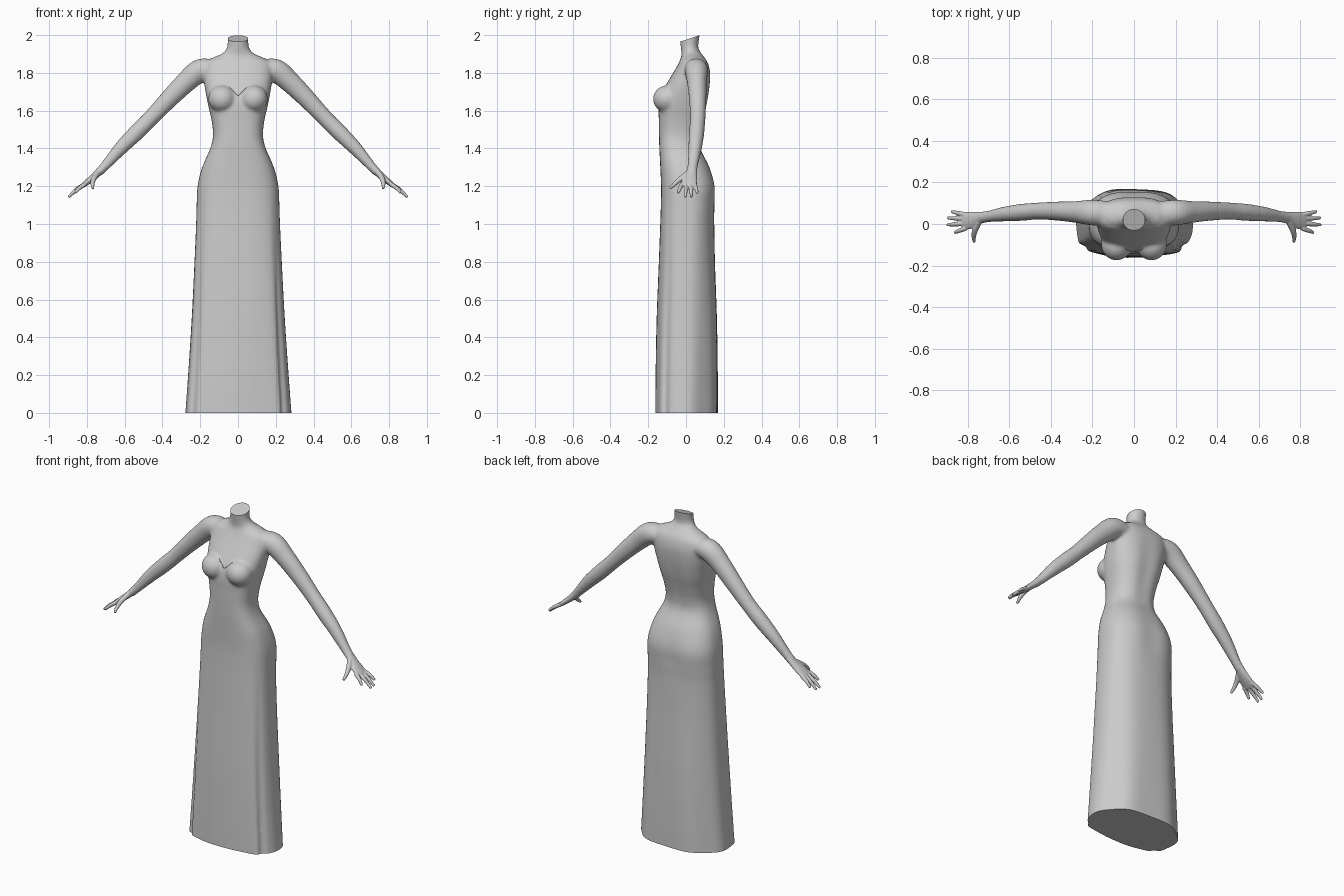
import bpy, bmesh, math
from mathutils import Vector, Matrix

if "Cube" in bpy.data.objects:
    bpy.data.objects.remove(bpy.data.objects["Cube"])

grey = bpy.data.materials.new("plain grey")
grey.diffuse_color = (0.6, 0.6, 0.6, 1)
grey.use_nodes = True
grey.node_tree.nodes["Principled BSDF"].inputs["Base Color"].default_value = grey.diffuse_color


def loft(bm, rings):
    """Closed skin through a list of equal rings of points."""
    vs = [[bm.verts.new(p) for p in r] for r in rings]
    n = len(vs[0])
    for a, b in zip(vs, vs[1:]):
        for i in range(n):
            j = (i + 1) % n
            bm.faces.new((a[i], a[j], b[j], b[i]))
    bm.faces.new(vs[0][::-1])
    bm.faces.new(vs[-1])


def spline(keys, steps):
    """Catmull-Rom interpolation through rows of numbers."""
    out = []
    for i in range(len(keys) - 1):
        p0, p1 = keys[max(i - 1, 0)], keys[i]
        p2, p3 = keys[i + 1], keys[min(i + 2, len(keys) - 1)]
        for k in range(steps):
            t = k / steps
            out.append([0.5 * (2 * b + (c - a) * t + (2 * a - 5 * b + 4 * c - d) * t * t
                               + (3 * b - a - 3 * c + d) * t ** 3)
                        for a, b, c, d in zip(p0, p1, p2, p3)])
    return out + [list(keys[-1])]


def tube(bm, keys, side, sides=16, steps=5):
    """Limb through rows of x, y, z, half width (along y), half thickness."""
    pts = spline(keys, steps)
    rings = []
    for i, (x, y, z, a, b) in enumerate(pts):
        t = Vector(pts[min(i + 1, len(pts) - 1)][:3]) - Vector(pts[max(i - 1, 0)][:3])
        t.normalize()
        u = Vector((0, 1, 0))
        u = (u - t * u.dot(t)).normalized()
        v = t.cross(u)
        ring = []
        for k in range(sides):
            g = 2 * math.pi * k / sides
            p = Vector((x, y, z)) + u * (a * math.cos(g)) + v * (b * math.sin(g))
            ring.append((p.x * side, p.y, p.z))
        rings.append(ring)
    loft(bm, rings)


def ball(bm, centre, size):
    m = Matrix.Translation(centre) @ Matrix.Diagonal((*size, 1))
    bmesh.ops.create_uvsphere(bm, u_segments=24, v_segments=16, radius=1, matrix=m)


def make(name, bm):
    bmesh.ops.recalc_face_normals(bm, faces=bm.faces)
    me = bpy.data.meshes.new(name)
    bm.to_mesh(me)
    bm.free()
    ob = bpy.data.objects.new(name, me)
    me.materials.append(grey)
    bpy.context.collection.objects.link(ob)
    return ob


def activate(ob):
    bpy.ops.object.select_all(action='DESELECT')
    ob.select_set(True)
    bpy.context.view_layer.objects.active = ob


def fuse(ob, voxel, rounds):
    """Merge overlapping parts into one soft skin."""
    activate(ob)
    m = ob.modifiers.new("fuse", 'REMESH')
    m.mode, m.voxel_size = 'VOXEL', voxel
    s = ob.modifiers.new("soften", 'SMOOTH')
    s.factor, s.iterations = 0.5, rounds
    for name in ("fuse", "soften"):
        bpy.ops.object.modifier_apply(modifier=name)


def bump(x, centre, width):
    return math.exp(-((x - centre) / width) ** 2)


# Gown and torso: height, half width, front y, back y
profile = [
    (-0.04, 0.282, -0.160, 0.170), (0.20, 0.265, -0.159, 0.170), (0.50, 0.246, -0.154, 0.165),
    (0.80, 0.231, -0.143, 0.154), (1.00, 0.222, -0.136, 0.151), (1.10, 0.219, -0.133, 0.156),
    (1.20, 0.214, -0.132, 0.158), (1.30, 0.190, -0.136, 0.127), (1.40, 0.147, -0.141, 0.078),
    (1.47, 0.132, -0.143, 0.076), (1.55, 0.140, -0.144, 0.094), (1.62, 0.156, -0.145, 0.113),
    (1.68, 0.168, -0.135, 0.124), (1.74, 0.178, -0.104, 0.130), (1.80, 0.182, -0.068, 0.130),
    (1.85, 0.175, -0.040, 0.118), (1.88, 0.135, -0.027, 0.100), (1.90, 0.088, -0.024, 0.084),
    (1.93, 0.060, -0.027, 0.066), (1.97, 0.055, -0.032, 0.068), (2.04, 0.056, -0.036, 0.080)]


def body_ring(z, w, f, b, n=96):
    skirt = max(0.0, min(1.0, (1.15 - z) / 1.15))
    cy = f + (b - f) * (0.5 - 0.10 * skirt)
    spine = 0.07 * bump(z, 1.6, 0.2) + 0.06 * bump(z, 1.17, 0.12)
    ring = []
    for k in range(n):
        g = 2 * math.pi * k / n
        c, s = math.cos(g), math.sin(g)
        power = 2.35 + (0.5 * bump(z, 1.3, 0.5) if z > 1.15 else 0.45) * (s < 0)
        if z > 1.87:
            power = 2.0
        x = w * math.copysign(abs(c) ** (2 / power), c)
        y = (b - cy if s > 0 else cy - f) * math.copysign(abs(s) ** (2 / power), s)
        deg = math.degrees(g)
        # side pleats, hem ripples and the hollow of the back
        pleat = 0.09 * skirt * (bump(deg, 328, 7) + bump(deg, 213, 7))
        ripple = 0.02 * skirt * math.sin(7 * g + 0.6)
        m = 1 - pleat + ripple - spine * bump(deg, 90, 15)
        ring.append((x * m, cy + y * m, z))
    return ring


bm = bmesh.new()
loft(bm, [body_ring(*row) for row in spline(profile, 5)])

arm = [(0.12, 0.050, 1.818, 0.058, 0.050), (0.20, 0.055, 1.812, 0.062, 0.062),
       (0.28, 0.058, 1.747, 0.052, 0.056), (0.37, 0.062, 1.657, 0.046, 0.049),
       (0.46, 0.062, 1.562, 0.041, 0.043), (0.54, 0.056, 1.482, 0.041, 0.043),
       (0.62, 0.048, 1.402, 0.036, 0.037), (0.70, 0.036, 1.312, 0.028, 0.026),
       (0.74, 0.030, 1.270, 0.027, 0.023)]
for side in (1, -1):
    tube(bm, arm, side, 24)
    ball(bm, (0.084 * side, -0.100, 1.662), (0.074, 0.075, 0.072))
body = make("gowned_body", bm)
fuse(body, 0.0085, 8)

# Trim the hem level and the neck on a slant, and close both
bm = bmesh.new()
bm.from_mesh(body.data)
for co, no in (((0, 0, 0), (0, 0, -1)), ((0, 0.075, 2.0), (0, -0.316, 0.949))):
    cut = bmesh.ops.bisect_plane(bm, geom=bm.verts[:] + bm.edges[:] + bm.faces[:],
                                 plane_co=co, plane_no=no, clear_outer=True)
    edges = [e for e in cut["geom_cut"] if isinstance(e, bmesh.types.BMEdge)]
    bmesh.ops.holes_fill(bm, edges=edges, sides=0)
bmesh.ops.recalc_face_normals(bm, faces=bm.faces)
bm.to_mesh(body.data)
bm.free()
body.data.update()

# Hands: palm, four fingers and thumb
palm = [(0.715, 0.034, 1.297, 0.026, 0.021), (0.750, 0.028, 1.262, 0.031, 0.019),
        (0.790, 0.018, 1.228, 0.042, 0.016), (0.822, 0.013, 1.202, 0.042, 0.012)]
fingers = [(-0.021, (0.862, -0.042, 1.165)), (0.002, (0.898, -0.004, 1.142)),
           (0.025, (0.896, 0.029, 1.143)), (0.045, (0.878, 0.060, 1.163))]
thumb = [(0.745, 0.010, 1.268, 0.015, 0.015), (0.764, -0.030, 1.238, 0.014, 0.014),
         (0.770, -0.060, 1.212, 0.011, 0.011), (0.768, -0.086, 1.188, 0.007, 0.007)]
hands = []
for side, label in ((1, "right_side_hand"), (-1, "left_side_hand")):
    bm = bmesh.new()
    tube(bm, palm, side)
    tube(bm, thumb, side, 12)
    for y, tip in fingers:
        base = Vector((0.808, y, 1.212))
        mid = base.lerp(Vector(tip), 0.55) + Vector((0.003, 0, 0.003))
        tube(bm, [(*base, 0.012, 0.012), (*mid, 0.0105, 0.0105), (*tip, 0.007, 0.007)], side, 12)
    hand = make(label, bm)
    fuse(hand, 0.0035, 3)
    hands.append(hand)

for ob in [body] + hands:
    activate(ob)
    bpy.ops.object.shade_smooth_by_angle(angle=math.radians(45))

# Fine V-shaped neckline seam laid on the bust
bm = bmesh.new()
for side in (1, -1):
    line = []
    for k in range(9):
        x = 0.045 * k / 8
        hit, loc, no, face = body.ray_cast((x * side, -1, 1.68 + x * 0.95), (0, 1, 0))
        line.append((x, loc.y, loc.z, 0.002, 0.002))
    tube(bm, line, side, 6, 1)
make("neckline_seam", bm)
